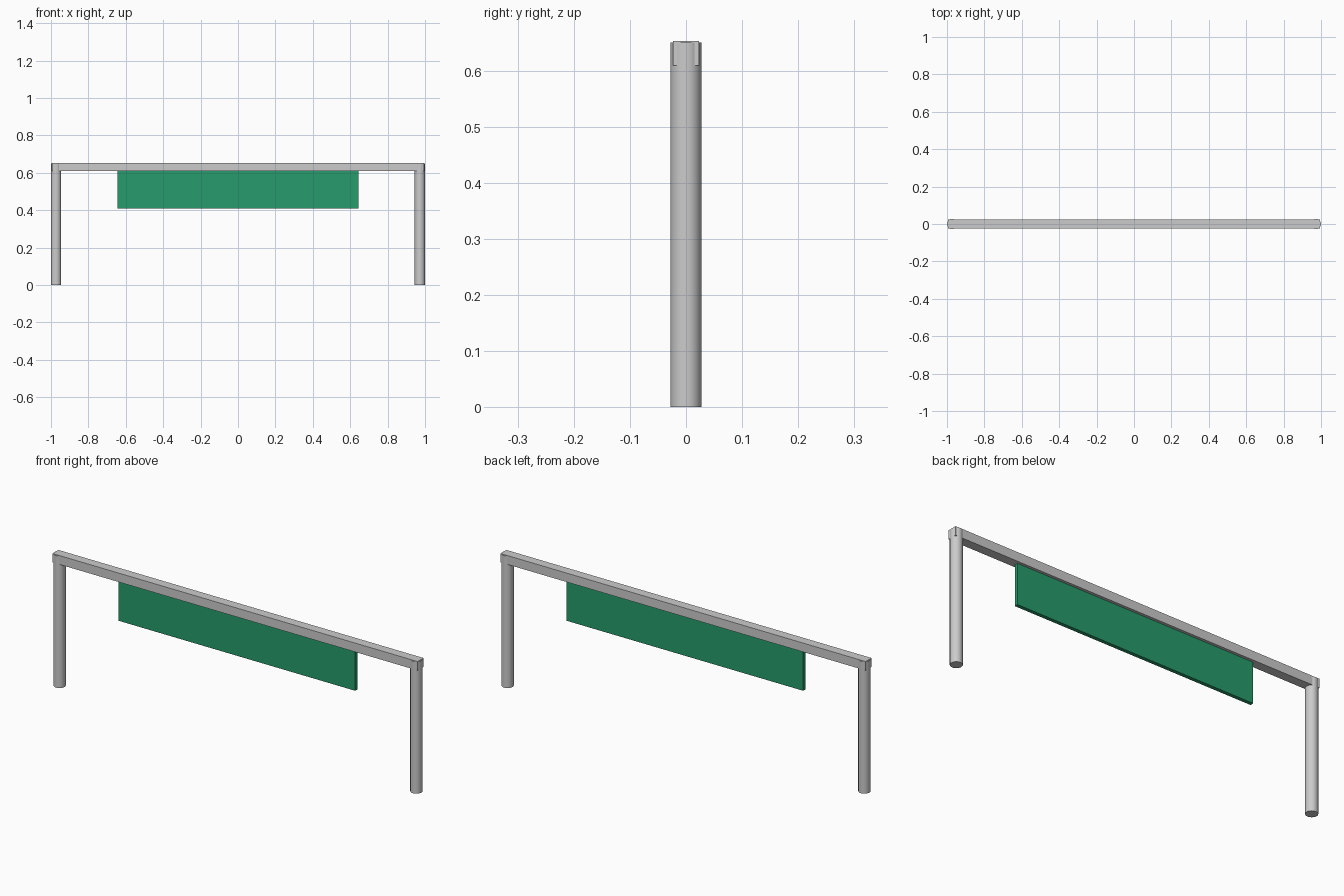
import bpy

if "Cube" in bpy.data.objects:
    bpy.data.objects.remove(bpy.data.objects["Cube"])

def box(name, size, loc):
    bpy.ops.mesh.primitive_cube_add(size=1, location=loc)
    ob = bpy.context.object
    ob.name = name
    ob.scale = size
    bpy.ops.object.transform_apply(location=False, rotation=False, scale=True)
    return ob

POST_R, POST_H = 0.0275, 0.65
BEAM_BOTTOM, BEAM_TOP = 0.609, 0.653

# Round posts, one at each end
for side, label in ((-1, "left"), (1, "right")):
    bpy.ops.mesh.primitive_cylinder_add(
        vertices=32, radius=POST_R, depth=POST_H,
        location=(side * (1 - POST_R), 0, POST_H / 2))
    bpy.context.object.name = label + "_post"
    bpy.ops.object.shade_smooth_by_angle()

# Square crossbeam, slightly narrower than the posts
box("crossbeam", (1.991, 0.046, BEAM_TOP - BEAM_BOTTOM),
    (0, 0, (BEAM_TOP + BEAM_BOTTOM) / 2))

# Green panel hanging under the beam
panel = box("hanging_panel", (1.29, 0.018, BEAM_BOTTOM - 0.41),
            (0, 0, (BEAM_BOTTOM + 0.41) / 2))
green = bpy.data.materials.new("panel_green")
green.diffuse_color = (0.02, 0.33, 0.15, 1)
green.use_nodes = True
green.node_tree.nodes["Principled BSDF"].inputs["Base Color"].default_value = green.diffuse_color
panel.data.materials.append(green)
